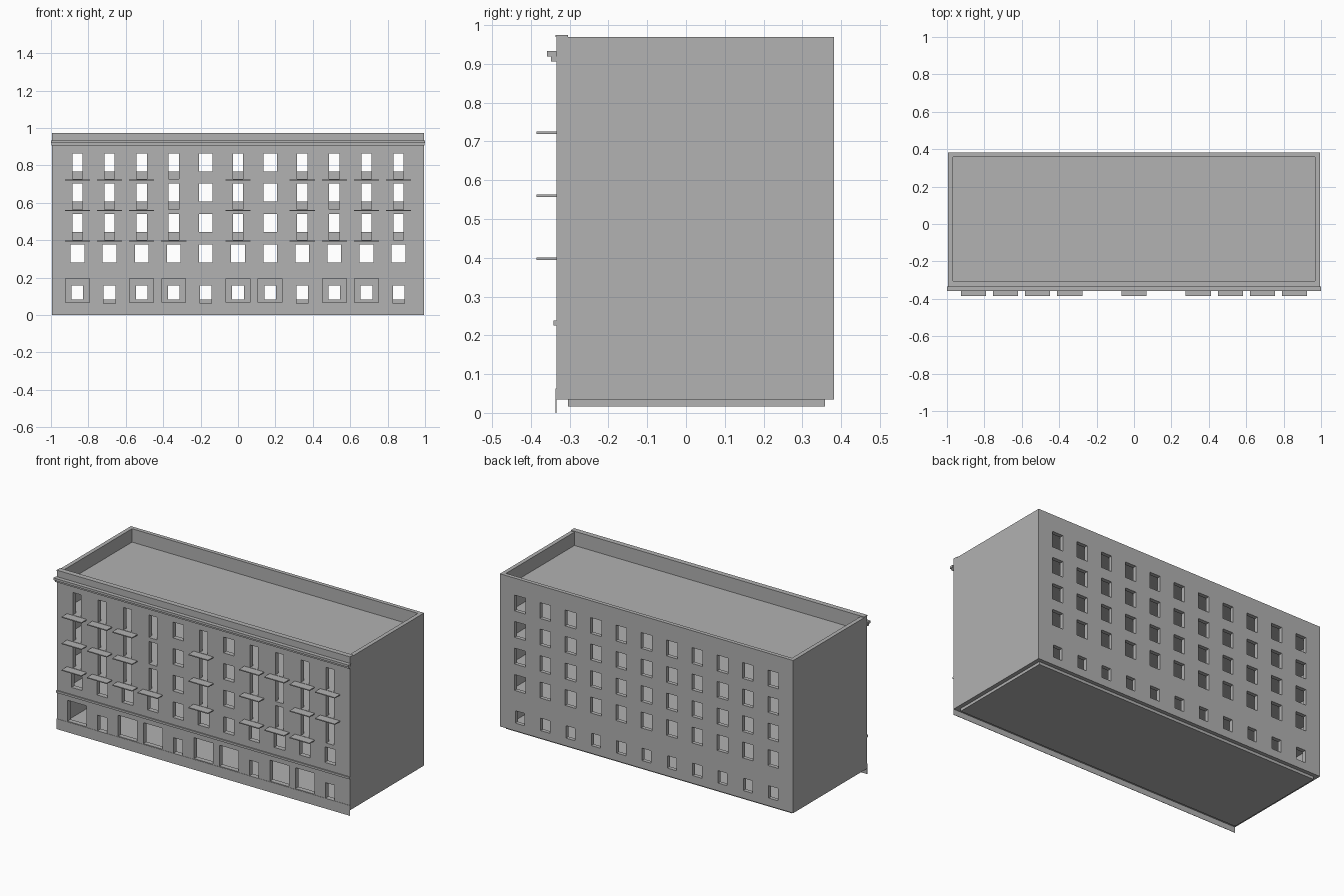
import bpy, bmesh
from mathutils import Matrix, Vector

if "Cube" in bpy.data.objects:
    bpy.data.objects.remove(bpy.data.objects["Cube"])

wall_grey = bpy.data.materials.new("wall grey")
wall_grey.diffuse_color = (0.445, 0.445, 0.445, 1)
wall_grey.use_nodes = True
wall_grey.node_tree.nodes["Principled BSDF"].inputs["Base Color"].default_value = wall_grey.diffuse_color

HALF, FRONT, BACK = 0.994, -0.334, 0.382        # outer wall faces
IN_X, IN_F, IN_B = 0.969, -0.304, 0.358         # inner wall faces
BASE, TOP = 0.034, 0.969
COLS = [(i - 5) * 0.1717 for i in range(11)]
LEVELS = [0.40, 0.563, 0.725]                   # floors with balcony doors


def boxes(name, spans, hidden=False):
    """One object made of boxes given as (x0, x1, y0, y1, z0, z1)."""
    bm = bmesh.new()
    for x0, x1, y0, y1, z0, z1 in spans:
        centre = Vector((x0 + x1, y0 + y1, z0 + z1)) / 2
        size = Matrix.Diagonal((x1 - x0, y1 - y0, z1 - z0, 1))
        bmesh.ops.create_cube(bm, size=1, matrix=Matrix.Translation(centre) @ size)
    mesh = bpy.data.meshes.new(name)
    bm.to_mesh(mesh)
    bm.free()
    mesh.materials.append(wall_grey)
    ob = bpy.data.objects.new(name, mesh)
    bpy.context.collection.objects.link(ob)
    if hidden:
        ob.hide_render = True
        ob.hide_viewport = True
    return ob


def opening(x, width, z0, z1, front=True):
    y0, y1 = (FRONT - 0.05, IN_F + 0.02) if front else (IN_B - 0.02, BACK + 0.05)
    return (x - width / 2, x + width / 2, y0, y1, z0, z1)


# Window and door openings
holes = []
for i, x in enumerate(COLS):
    # ground floor: wide shop windows and small ones
    if i in (1, 4, 7, 10):
        holes.append(opening(x, 0.062, 0.063, 0.158))
    else:
        holes.append(opening(x, 0.128, 0.067, 0.195))
    holes.append(opening(x, 0.073, 0.281, 0.377))
    # upper floors: narrow balcony doors, plain windows in two columns
    for z in LEVELS:
        if i in (4, 6):
            holes.append(opening(x, 0.073, z + 0.043, z + 0.140))
        else:
            holes.append(opening(x, 0.055, z + 0.002, z + 0.140))
    # back side
    holes.append(opening(x, 0.062, 0.082, 0.158, False))
    for z in [0.238] + LEVELS:
        holes.append(opening(x, 0.073, z + 0.043, z + 0.140, False))

# Hollow outer walls
walls = boxes("walls", [(-HALF, HALF, FRONT, BACK, BASE, TOP)])
hollow = boxes("hollow_cutter", [(-IN_X, IN_X, IN_F, IN_B, -0.1, 1.1)], True)
windows = boxes("window_cutter", holes, True)
for cutter in (hollow, windows):
    mod = walls.modifiers.new(cutter.name, 'BOOLEAN')
    mod.operation = 'DIFFERENCE'
    mod.solver = 'EXACT'
    mod.object = cutter

# Floor slabs and roof
boxes("floor_slabs", [(-IN_X, IN_X, IN_F, IN_B, z - 0.017, z)
                      for z in [BASE, 0.238] + LEVELS + [0.887]])

# Front trim: plinth, string course, two-step cornice, parapet cap
boxes("plinth", [(-HALF, HALF, FRONT - 0.002, FRONT, 0, 0.063)])
boxes("string_course", [(-HALF, HALF, FRONT - 0.007, FRONT, 0.225, 0.238)])
boxes("cornice", [(-0.997, 0.997, FRONT - 0.014, FRONT, 0.906, 0.919),
                  (-1, 1, FRONT - 0.024, FRONT, 0.919, 0.933)])
boxes("parapet_cap", [(-HALF, HALF, FRONT - 0.002, IN_F, TOP, 0.974)])

# Balcony slabs, with the columns used on each level
balcony_cols = [(0, 1, 2, 3, 5, 7, 8, 9), (0, 1, 2, 5, 7, 9, 10), (0, 1, 2, 5, 7, 8, 9, 10)]
boxes("balconies", [(COLS[i] - 0.067, COLS[i] + 0.067, FRONT - 0.051, FRONT, z - 0.006, z)
                    for z, cols in zip(LEVELS, balcony_cols) for i in cols])
